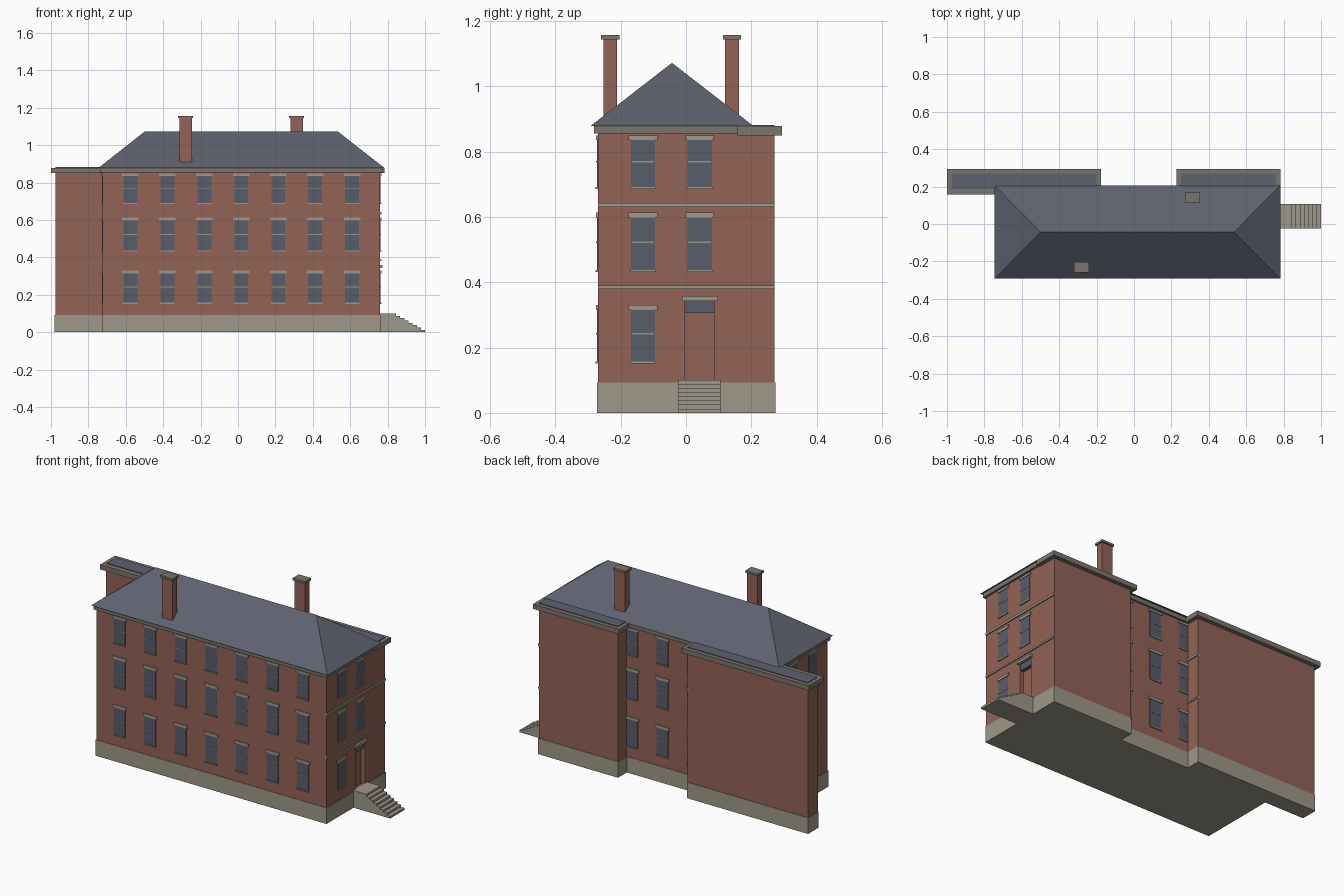
import bpy, bmesh
from math import radians
from mathutils import Vector

cube = bpy.data.objects.get("Cube")
if cube:
    bpy.data.objects.remove(cube, do_unlink=True)


def material(name, rgb):
    lin = [((c / 255 + 0.055) / 1.055) ** 2.4 for c in rgb] + [1]
    m = bpy.data.materials.new(name)
    m.use_nodes = True
    m.diffuse_color = lin
    m.node_tree.nodes["Principled BSDF"].inputs["Base Color"].default_value = lin
    return m


BRICK = material("brick red", (146, 99, 86))
STONE = material("pale stone", (158, 152, 136))
TRIM = material("grey trim", (123, 118, 109))
SLATE = material("slate blue", (94, 98, 111))
GLASS = material("window glass", (88, 93, 106))


def add_box(bm, lo, hi, index=0):
    lo, hi = Vector(lo), Vector(hi)
    mid, size = (lo + hi) / 2, hi - lo
    verts = bmesh.ops.create_cube(bm, size=1)["verts"]
    for v in verts:
        v.co = mid + v.co * size
    for f in {f for v in verts for f in v.link_faces}:
        f.material_index = index


def finish(name, bm, *mats):
    bmesh.ops.recalc_face_normals(bm, faces=bm.faces)
    mesh = bpy.data.meshes.new(name)
    bm.to_mesh(mesh)
    bm.free()
    for m in mats:
        mesh.materials.append(m)
    obj = bpy.data.objects.new(name, mesh)
    bpy.context.scene.collection.objects.link(obj)
    return obj


def box(name, lo, hi, mat):
    bm = bmesh.new()
    add_box(bm, lo, hi)
    return finish(name, bm, mat)


def prism(name, profile, y0, y1, mat):
    bm = bmesh.new()
    face = bm.faces.new([bm.verts.new((x, y0, z)) for x, z in profile])
    new = bmesh.ops.extrude_face_region(bm, geom=[face])["geom"]
    moved = [v for v in new if isinstance(v, bmesh.types.BMVert)]
    bmesh.ops.translate(bm, verts=moved, vec=(0, y1 - y0, 0))
    return finish(name, bm, mat)


# Brick walls on stone plinths
PLINTH, EAVE = 0.093, 0.878
blocks = {
    "main": (-0.725, 0.76, -0.27, 0.19),
    "right_wing": (-0.977, -0.2, 0.18, 0.271),
    "left_wing": (0.25, 0.7595, 0.18, 0.271),
}
walls = {}
for name, (x0, x1, y0, y1) in blocks.items():
    walls[name] = box(name + "_walls", (x0, y0, 0.01), (x1, y1, 0.86), BRICK)
    e = 0.003
    box(name + "_plinth", (x0 - e, y0 - e, 0), (x1 + e, y1 + e, PLINTH), STONE)
    if name != "main":
        # Flat wing roofs: overhanging trim with a slate panel on top
        o = 0.023
        box(name + "_cornice", (x0 - o, y0 - o, 0.85), (x1 + o, y1 + o, EAVE), TRIM)
        box(name + "_roof", (x0, y0 + 0.006, EAVE), (x1, y1, 0.882), SLATE)

box("main_cornice", (-0.737, -0.282, 0.855), (0.772, 0.2, 0.879), TRIM)

# Hipped main roof
bm = bmesh.new()
eaves = [bm.verts.new((x, y, 0.879))
         for x, y in ((-0.745, -0.292), (0.782, -0.292), (0.782, 0.206), (-0.745, 0.206))]
ridge = [bm.verts.new((x, -0.043, 1.072)) for x in (-0.5, 0.535)]
a, b, c, d = eaves
r0, r1 = ridge
for loop in ((d, c, b, a), (a, b, r1, r0), (b, c, r1), (c, d, r0, r1), (d, a, r0)):
    bm.faces.new(loop)
finish("main_roof", bm, SLATE)

# Chimneys with caps
for side, x, y in (("right", -0.28, -0.232), ("left", 0.314, 0.141)):
    box(side + "_chimney", (x - 0.034, y - 0.021, 0.88), (x + 0.034, y + 0.021, 1.145), BRICK)
    box(side + "_chimney_cap", (x - 0.04, y - 0.028, 1.144), (x + 0.04, y + 0.028, 1.157), TRIM)

# Windows: (sill height, meeting rail, lintel bottom, lintel top) for each floor
FLOORS = ((0.156, 0.242, 0.315, 0.331),
          (0.436, 0.523, 0.597, 0.614),
          (0.690, 0.769, 0.836, 0.849))


def windows(name, centres, location, turn):
    bm = bmesh.new()
    for u in centres:
        for sill, rail, top, lintel in FLOORS:
            add_box(bm, (u - 0.037, -0.003, sill), (u + 0.037, 0.01, top), 0)
            add_box(bm, (u - 0.037, -0.005, rail - 0.002), (u + 0.037, 0.01, rail + 0.002), 1)
            add_box(bm, (u - 0.039, -0.007, sill - 0.004), (u + 0.039, 0.01, sill + 0.002), 1)
            add_box(bm, (u - 0.044, -0.006, top), (u + 0.044, 0.01, lintel), 1)
    obj = finish(name, bm, GLASS, STONE)
    obj.location = location
    obj.rotation_euler.z = radians(turn)


bays = [0.0175 + 0.1975 * i for i in range(-3, 4)]
windows("front_windows", bays, (0, -0.27, 0), 0)
windows("back_windows", [-x for x in bays[2:5]], (0, 0.19, 0), 180)
windows("left_windows_front", [-0.132], (0.76, 0, 0), 90)
windows("right_windows", [0.132, -0.042], (-0.725, 0, 0), -90)

# The rear bay on the left end has a doorway at the bottom
lower = FLOORS
FLOORS = FLOORS[1:]
windows("left_windows_rear", [0.042], (0.76, 0, 0), 90)

# String courses on the left-facing walls
for i, (z0, z1) in enumerate(((0.38, 0.39), (0.63, 0.643))):
    box(f"end_band_{i}", (0.75, -0.27, z0), (0.766, 0.271, z1), STONE)
    box(f"wing_band_{i}", (-0.21, 0.185, z0), (-0.194, 0.271, z1), STONE)

# Recessed doorway, transom light and lintel
cutter = box("doorway_cutter", (0.735, -0.003, PLINTH), (0.8, 0.085, 0.343), BRICK)
cutter.hide_render = True
cutter.hide_viewport = True
cut = walls["main"].modifiers.new("doorway", 'BOOLEAN')
cut.operation = 'DIFFERENCE'
cut.solver = 'EXACT'
cut.object = cutter
box("door_transom", (0.73, -0.003, 0.306), (0.755, 0.085, 0.343), GLASS)
box("door_lintel", (0.75, -0.012, 0.343), (0.772, 0.098, 0.358), STONE)

# Entrance steps
STEPS, TOP, NEAR, FAR = 8, 0.1, 0.845, 1.0
tread, riser = (FAR - NEAR) / (STEPS - 1), TOP / STEPS
profile = [(0.755, 0), (0.755, TOP)]
for i in range(STEPS):
    x = NEAR + i * tread
    profile += [(x, TOP - i * riser), (x, TOP - (i + 1) * riser)]
prism("entrance_steps", profile, -0.024, 0.106, STONE)
